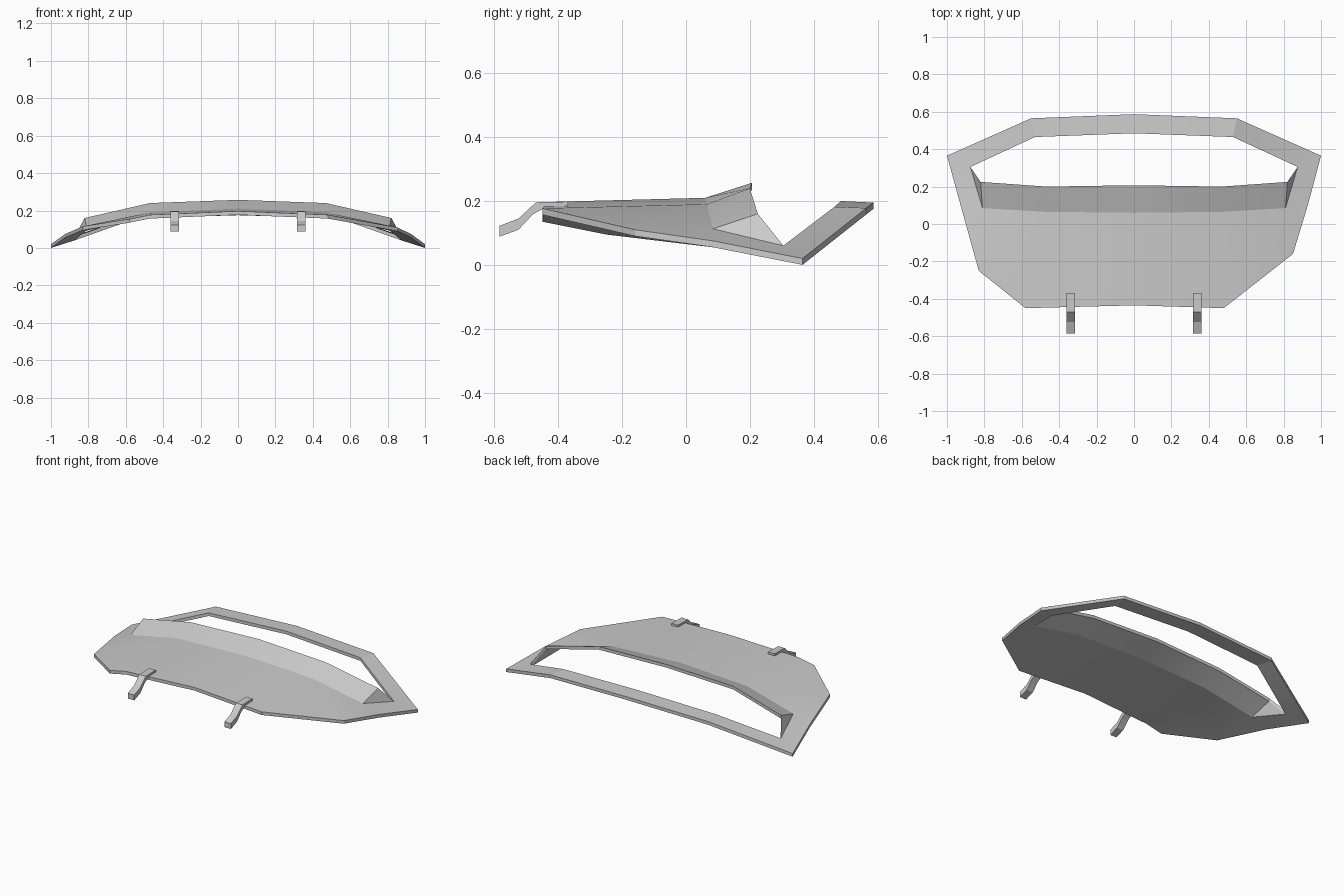
import bpy, bmesh, math
from mathutils import Vector

cube = bpy.data.objects.get("Cube")
if cube:
    bpy.data.objects.remove(cube, do_unlink=True)

grey = bpy.data.materials.new("plain grey")
grey.use_nodes = True
colour = (0.6, 0.6, 0.6, 1)
grey.diffuse_color = colour
grey.node_tree.nodes["Principled BSDF"].inputs["Base Color"].default_value = colour


def finish(name, bm, angle):
    bmesh.ops.remove_doubles(bm, verts=bm.verts, dist=0.0005)
    bmesh.ops.recalc_face_normals(bm, faces=bm.faces)
    mesh = bpy.data.meshes.new(name)
    bm.to_mesh(mesh)
    bm.free()
    mesh.materials.append(grey)
    obj = bpy.data.objects.new(name, mesh)
    bpy.context.scene.collection.objects.link(obj)
    bpy.ops.object.select_all(action="DESELECT")
    obj.select_set(True)
    bpy.context.view_layer.objects.active = obj
    bpy.ops.object.shade_smooth_by_angle(angle=math.radians(angle))
    return obj


def extrude(bm, offset):
    out = bmesh.ops.extrude_face_region(bm, geom=bm.faces[:], use_keep_orig=True)
    moved = [v for v in out["geom"] if isinstance(v, bmesh.types.BMVert)]
    bmesh.ops.translate(bm, verts=moved, vec=offset)


def half_panel(bm, side, front, corner, edge):
    """One half of the lid: panel, raised lip and window rim."""
    front_mid, front_side = (0, -.435, .197), front[0]
    crease = [(0, .06, .21), (.47, .065, .19), (.81, .085, .113)]
    lip = [(0, .207, .257), (.47, .2, .24), (.82, .225, .16)]
    tip, outer = (.875, .305, .06), (1, .365, .02)
    inner = [tip, (.53, .465, .182), (0, .485, .2)]
    rim = [outer, (.55, .565, .178), (0, .587, .195)]
    faces = [
        (front_mid, front_side, crease[1], crease[0]),
        (*front, corner, crease[2], crease[1]),
        (corner, edge, crease[2]),
        (edge, outer, tip, crease[2]),
        (crease[2], tip, lip[2]),
    ]
    for i in range(2):
        faces.append((crease[i], crease[i + 1], lip[i + 1], lip[i]))
        faces.append((rim[i], rim[i + 1], inner[i + 1], inner[i]))
    for face in faces:
        bm.faces.new([bm.verts.new((x * side, y, z)) for x, y, z in face])


# Arched lid with the window opening
bm = bmesh.new()
half_panel(bm, 1, [(.48, -.45, .177)], (.85, -.16, .11), (.925, .085, .075))
half_panel(bm, -1, [(.47, -.447, .177), (.58, -.45, .155)],
           (.83, -.25, .115), (.923, .085, .075))
bmesh.ops.remove_doubles(bm, verts=bm.verts, dist=0.0005)
bmesh.ops.recalc_face_normals(bm, faces=bm.faces)
bmesh.ops.triangulate(bm, faces=bm.faces)
extrude(bm, Vector((0, 0, -.02)))
finish("arched_lid", bm, 15)

# Bent clips on the front edge
profile = [(-.37, .198), (-.47, .196), (-.525, .145), (-.585, .122),
           (-.585, .088), (-.525, .11), (-.48, .158), (-.44, .18), (-.37, .184)]
for name, x in (("left_clip", .315), ("right_clip", -.36)):
    bm = bmesh.new()
    bm.faces.new([bm.verts.new((x, y, z)) for y, z in profile])
    extrude(bm, Vector((.045, 0, 0)))
    finish(name, bm, 20)
